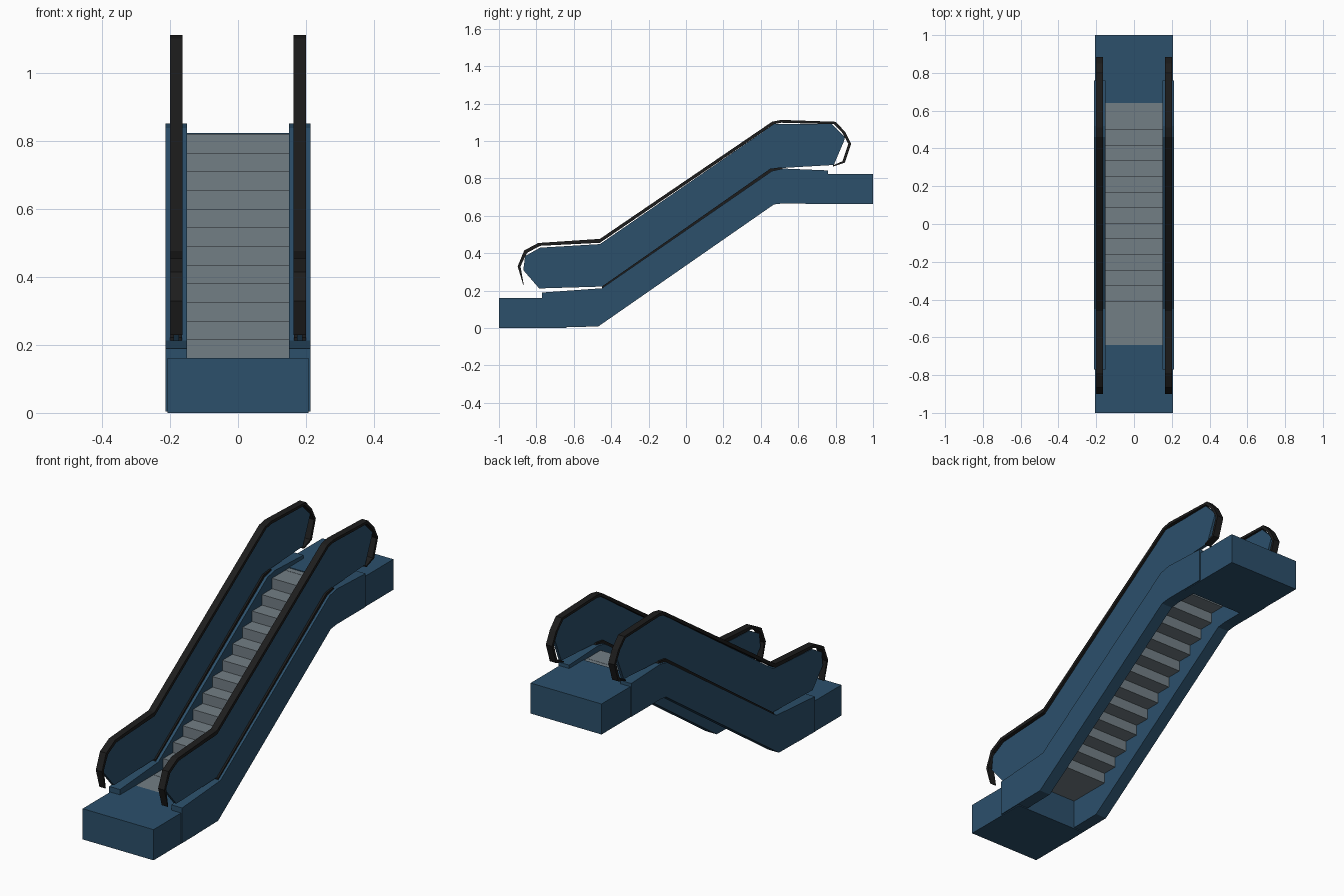
import bpy, bmesh


def material(name, rgb):
    m = bpy.data.materials.new(name)
    m.diffuse_color = (*rgb, 1)
    return m


BLUE = material("steel blue", (0.025, 0.08, 0.148))
GREY = material("step grey", (0.17, 0.21, 0.235))
BLACK = material("rubber black", (0.012, 0.012, 0.012))


def band(name, upper, lower, x0, x1, mat, mirror=False):
    """Solid between two matching (y, z) lines, running from x0 to x1."""
    bm = bmesh.new()
    rings = []
    for (ya, za), (yb, zb) in zip(upper, lower):
        rings.append([bm.verts.new(p) for p in
                      ((x0, ya, za), (x1, ya, za), (x1, yb, zb), (x0, yb, zb))])
    for a, b in zip(rings, rings[1:]):
        for i in range(4):
            j = (i + 1) % 4
            bm.faces.new((a[i], a[j], b[j], b[i]))
    bm.faces.new(rings[0])
    bm.faces.new(rings[-1][::-1])
    bmesh.ops.recalc_face_normals(bm, faces=bm.faces[:])
    me = bpy.data.meshes.new(name)
    bm.to_mesh(me)
    bm.free()
    me.materials.append(mat)
    ob = bpy.data.objects.new(name, me)
    bpy.context.collection.objects.link(ob)
    if mirror:
        ob.modifiers.new("Mirror", 'MIRROR').use_mirror_merge = False
    return ob


# Landing blocks at both ends
band("lower_landing", [(-1, 0.162), (-0.64, 0.162)], [(-1, 0), (-0.64, 0)],
     -0.207, 0.207, BLUE)
band("upper_landing", [(0.64, 0.825), (1, 0.825)], [(0.64, 0.664), (1, 0.664)],
     -0.207, 0.207, BLUE)

# Side trusses
band("side_truss",
     [(-0.77, 0.19), (-0.45, 0.213), (0.46, 0.84), (0.52, 0.853), (0.76, 0.843)],
     [(-0.77, 0.004), (-0.47, 0.008), (0.47, 0.661), (0.52, 0.667), (0.76, 0.667)],
     0.15, 0.213, BLUE, True)

# Balustrade panels
band("balustrade",
     [(-0.86, 0.385), (-0.78, 0.43), (-0.46, 0.449), (0.47, 1.09), (0.78, 1.09), (0.85, 1.02)],
     [(-0.87, 0.31), (-0.785, 0.212), (-0.45, 0.222), (0.46, 0.853), (0.79, 0.872), (0.845, 1.0)],
     0.174, 0.19, BLUE, True)

# Handrails with hooked ends
band("handrail",
     [(-0.87, 0.23), (-0.9, 0.33), (-0.865, 0.415), (-0.79, 0.455), (-0.46, 0.477),
      (0.46, 1.103), (0.51, 1.113), (0.80, 1.103), (0.85, 1.05), (0.883, 0.985),
      (0.85, 0.885), (0.785, 0.863)],
     [(-0.868, 0.235), (-0.885, 0.33), (-0.85, 0.402), (-0.78, 0.44), (-0.46, 0.456),
      (0.47, 1.09), (0.51, 1.098), (0.79, 1.09), (0.835, 1.045), (0.868, 0.985),
      (0.837, 0.892), (0.785, 0.87)],
     0.164, 0.2, BLACK, True)

# Return strip along the foot of each panel
band("handrail_return",
     [(-0.45, 0.222), (0.45, 0.852), (0.51, 0.86)],
     [(-0.45, 0.21), (0.46, 0.837), (0.52, 0.85)],
     0.165, 0.2, BLACK, True)

# Stair sheet: twelve equal risers between two flat runs
COUNT, RISE, RUN, T = 12, 0.055, 0.0825, 0.004
y, z = -0.41, 0.161
upper, lower = [(-0.645, z)], [(-0.645, z - T)]
for i in range(COUNT):
    for h in (z, z + RISE):
        upper.append((y, h))
        lower.append((y + T, h - T))
    y += RUN
    z += RISE
upper.append((0.645, z))
lower.append((0.645, z - T))
band("steps", upper, lower, -0.151, 0.151, GREY)

# Dark comb lines where the moving steps meet the flat runs
for label, yy, zz in (("lower", -0.49, 0.161), ("upper", 0.61, 0.821)):
    band(label + "_comb_line", [(yy - 0.002, zz + 0.001), (yy + 0.002, zz + 0.001)],
         [(yy - 0.002, zz - 0.002), (yy + 0.002, zz - 0.002)], -0.15, 0.15, GREY)
